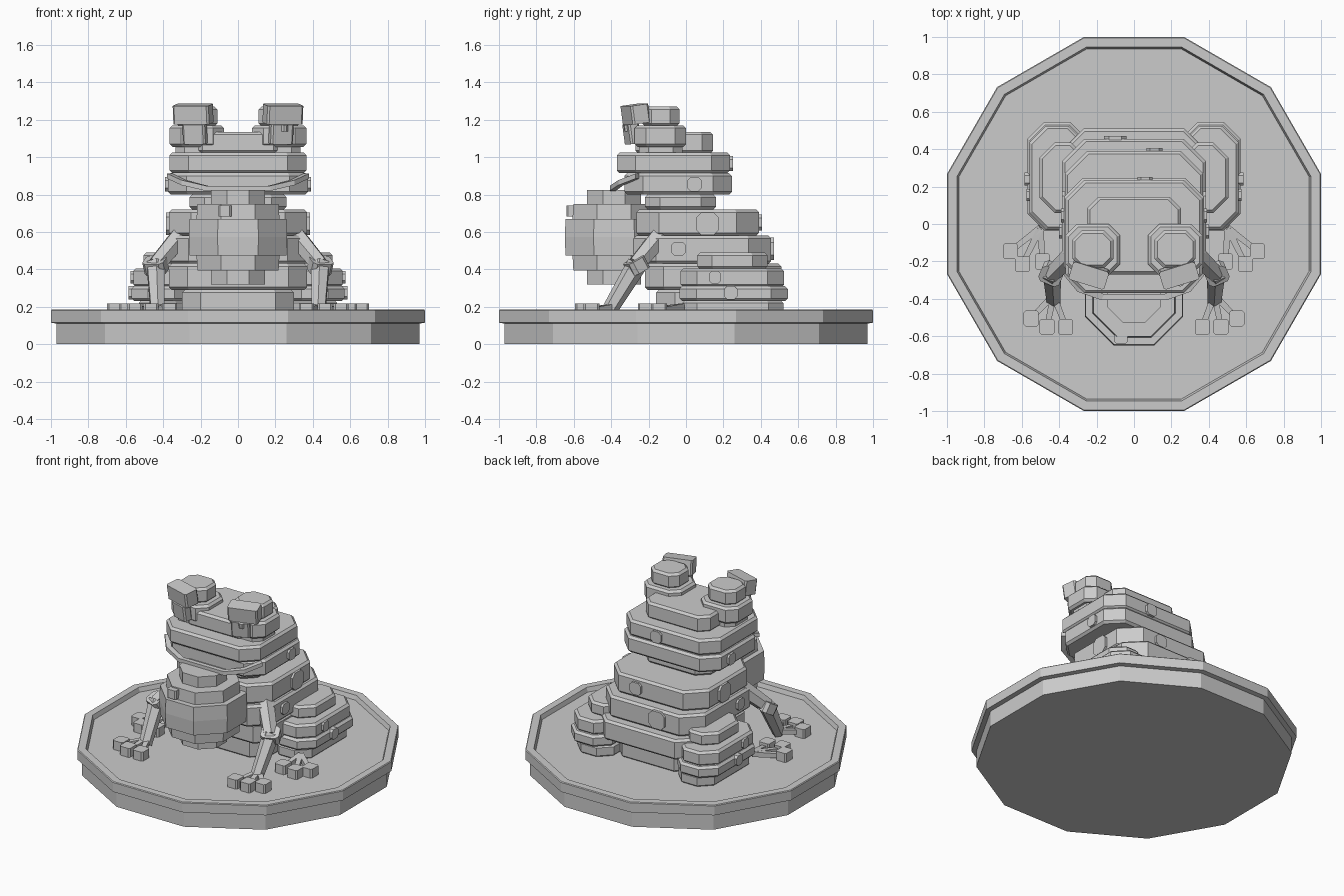
import bpy, bmesh, math
from mathutils import Vector, Euler

old = bpy.data.objects.get("Cube")
if old:
    bpy.data.objects.remove(old, do_unlink=True)

grey = bpy.data.materials.new("stone_grey")
grey.use_nodes = True
COLOUR = (0.6, 0.6, 0.6, 1)
grey.diffuse_color = COLOUR
grey.node_tree.nodes["Principled BSDF"].inputs["Base Color"].default_value = COLOUR


def loft(name, rings):
    """Skin a list of equal-length point rings and cap both ends."""
    bm = bmesh.new()
    loops = [[bm.verts.new(p) for p in ring] for ring in rings]
    n = len(loops[0])
    for a, b in zip(loops, loops[1:]):
        for i in range(n):
            j = (i + 1) % n
            bm.faces.new((a[i], a[j], b[j], b[i]))
    bm.faces.new(loops[0][::-1])
    bm.faces.new(loops[-1])
    bmesh.ops.recalc_face_normals(bm, faces=bm.faces)
    mesh = bpy.data.meshes.new(name)
    bm.to_mesh(mesh)
    bm.free()
    mesh.materials.append(grey)
    obj = bpy.data.objects.new(name, mesh)
    bpy.context.collection.objects.link(obj)
    return obj


def octagon(w, d, c):
    """Rectangle of half sizes w and d with corners cut by c."""
    return [(w, c - d), (w, d - c), (w - c, d), (c - w, d),
            (-w, d - c), (-w, c - d), (c - w, -d), (w - c, -d)]


def slab(name, cx, w, y0, y1, z0, z1, cut=0.1, bevel=0.015):
    """Cut-corner block with softened top and bottom edges."""
    cy, d = (y0 + y1) / 2, (y1 - y0) / 2
    rings = []
    for inset, z in ((bevel, z0), (0, z0 + bevel), (0, z1 - bevel), (bevel, z1)):
        rings.append([(cx + x, cy + y, z)
                      for x, y in octagon(w - inset, d - inset, cut - inset * 0.5)])
    return loft(name, rings)


def lathe(name, profile, sides, cy=0):
    rings = []
    for r, z in profile:
        angles = [2 * math.pi * (i + 0.5) / sides for i in range(sides)]
        rings.append([(r * math.cos(a), cy + r * math.sin(a), z) for a in angles])
    return loft(name, rings)


def limb(name, a, b, r0, r1, sides=6):
    a, b = Vector(a), Vector(b)
    q = (b - a).to_track_quat('Z', 'Y')
    rings = []
    for p, r in ((a, r0), (b, r1)):
        rings.append([p + q @ Vector((r * math.cos(t), r * math.sin(t), 0))
                      for t in (2 * math.pi * (i + 0.5) / sides for i in range(sides))])
    return loft(name, rings)


def block(name, centre, size, rot=(0, 0, 0), cut=0.01):
    """Freely turned block; cut rounds its corners as seen along local z."""
    w, d, h = (v / 2 for v in size)
    obj = loft(name, [[(x, y, z) for x, y in octagon(w, d, cut)] for z in (-h, h)])
    obj.location = centre
    obj.rotation_euler = Euler(rot)
    return obj


# Twelve-sided base with a raised rim
lathe("base", [(1.004, 0), (1.004, 0.11), (1.035, 0.115), (1.035, 0.18), (1.03, 0.185),
               (0.98, 0.185), (0.97, 0.155)], 12)

# Body and head tiers: half width, front, back, bottom, top, corner cut
TIERS = {
    "belly_base": (0.30, -0.16, 0.42, 0.15, 0.29, 0.10),
    "lower_body": (0.37, -0.22, 0.51, 0.29, 0.43, 0.10),
    "middle_body": (0.385, -0.28, 0.455, 0.43, 0.58, 0.12),
    "upper_body": (0.37, -0.265, 0.39, 0.58, 0.72, 0.12),
    "neck": (0.26, -0.22, 0.16, 0.72, 0.80, 0.08),
    "lower_head": (0.375, -0.33, 0.245, 0.80, 0.914, 0.10),
    "upper_head": (0.365, -0.37, 0.235, 0.914, 1.025, 0.10),
    "head_top": (0.25, -0.27, 0.145, 1.02, 1.135, 0.06),
}
for name, (w, y0, y1, z0, z1, cut) in TIERS.items():
    slab(name, 0, w, y0, y1, z0, z1, cut)

# Inflated throat made of stepped rings
half = [(0.155, 0.825), (0.155, 0.75), (0.235, 0.75), (0.24, 0.67), (0.28, 0.67), (0.285, 0.573)]
profile = half + [(r, 1.143 - z) for r, z in half[-2::-1]]
lathe("throat_pouch", profile, 8, -0.385)
block("throat_spot", (-0.07, -0.61, 0.712), (0.07, 0.06, 0.06))

# Smiling mouth wrapped round the head
path = [(0.35, -0.25, 0.90), (0.28, -0.335, 0.865), (0.16, -0.375, 0.835)]
path += [(-x, y, z) for x, y, z in path[::-1]]
rings = []
for x, y, z in path:
    k = 1 + 0.035 / math.hypot(x, y)
    rings.append([(x, y, z - 0.015), (x * k, y * k, z - 0.015),
                  (x * k, y * k, z + 0.012), (x, y, z + 0.012)])
loft("mouth", rings)

for s, side in ((1, "left"), (-1, "right")):
    # Eyes
    slab(side + "_eye_stalk", s * 0.22, 0.115, -0.25, -0.02, 1.02, 1.06, 0.05, 0.005)
    slab(side + "_eye_socket", s * 0.22, 0.145, -0.275, 0, 1.055, 1.17, 0.06)
    slab(side + "_eye_top", s * 0.22, 0.11, -0.235, -0.035, 1.165, 1.27, 0.05)
    turn = (0.14, 0, s * 0.3)
    block(side + "_brow", (s * 0.24, -0.27, 1.23), (0.2, 0.1, 0.1), turn)
    block(side + "_pupil", (s * 0.23, -0.29, 1.125), (0.125, 0.06, 0.105), turn)
    block(side + "_eye_glint", (s * 0.23 + 0.02, -0.32, 1.155), (0.035, 0.02, 0.035), turn)

    # Arm and hand
    limb(side + "_upper_arm", (s * 0.28, -0.11, 0.61), (s * 0.44, -0.27, 0.42), 0.06, 0.05)
    block(side + "_elbow", (s * 0.44, -0.265, 0.42), (0.12, 0.1, 0.07), (0.5, 0, s * 0.4), 0.02)
    limb(side + "_forearm", (s * 0.44, -0.26, 0.43), (s * 0.43, -0.41, 0.18), 0.055, 0.042)

    # Fingers and toes spread out from the wrist and ankle
    for label, root, tips in (
            ("finger", (0.43, -0.38), ((0.365, -0.55), (0.465, -0.55), (0.55, -0.505))),
            ("toe", (0.5, -0.02), ((0.49, -0.20), (0.595, -0.215), (0.66, -0.145)))):
        for i, (x, y) in enumerate(tips):
            tag = f"{side}_{label}_{i + 1}"
            limb(tag, (s * root[0], root[1], 0.2), (s * x, y, 0.18), 0.025, 0.02, 4)
            block(tag + "_pad", (s * x, y, 0.185), (0.08, 0.085, 0.065))

    # Folded hind leg
    slab(side + "_leg_base", s * 0.39, 0.14, -0.02, 0.52, 0.15, 0.235, 0.08)
    slab(side + "_lower_leg", s * 0.41, 0.16, -0.035, 0.545, 0.23, 0.31, 0.09)
    slab(side + "_upper_leg", s * 0.41, 0.15, -0.03, 0.525, 0.305, 0.405, 0.09)
    slab(side + "_thigh", s * 0.38, 0.125, 0.06, 0.435, 0.40, 0.49, 0.08)

    # Warts on the flanks: x, y, z, size
    for i, (x, y, z, size) in enumerate((
            (0.37, 0.115, 0.645, 0.12), (0.375, 0.045, 0.855, 0.075),
            (0.385, -0.04, 0.51, 0.075), (0.56, 0.155, 0.358, 0.065), (0.57, 0.24, 0.275, 0.07))):
        block(f"{side}_wart_{i + 1}", (s * x, y, z), (size, size, 0.03),
              (0, math.pi / 2, 0), size * 0.22)

# Warts on the back
for i, (x, y, z, size) in enumerate((
        (-0.1, 0.455, 0.51, 0.12), (0.11, 0.39, 0.65, 0.085), (0.06, 0.235, 0.965, 0.08))):
    block(f"back_wart_{i + 1}", (x, y, z), (size, size, 0.03),
          (math.pi / 2, 0, 0), size * 0.22)
